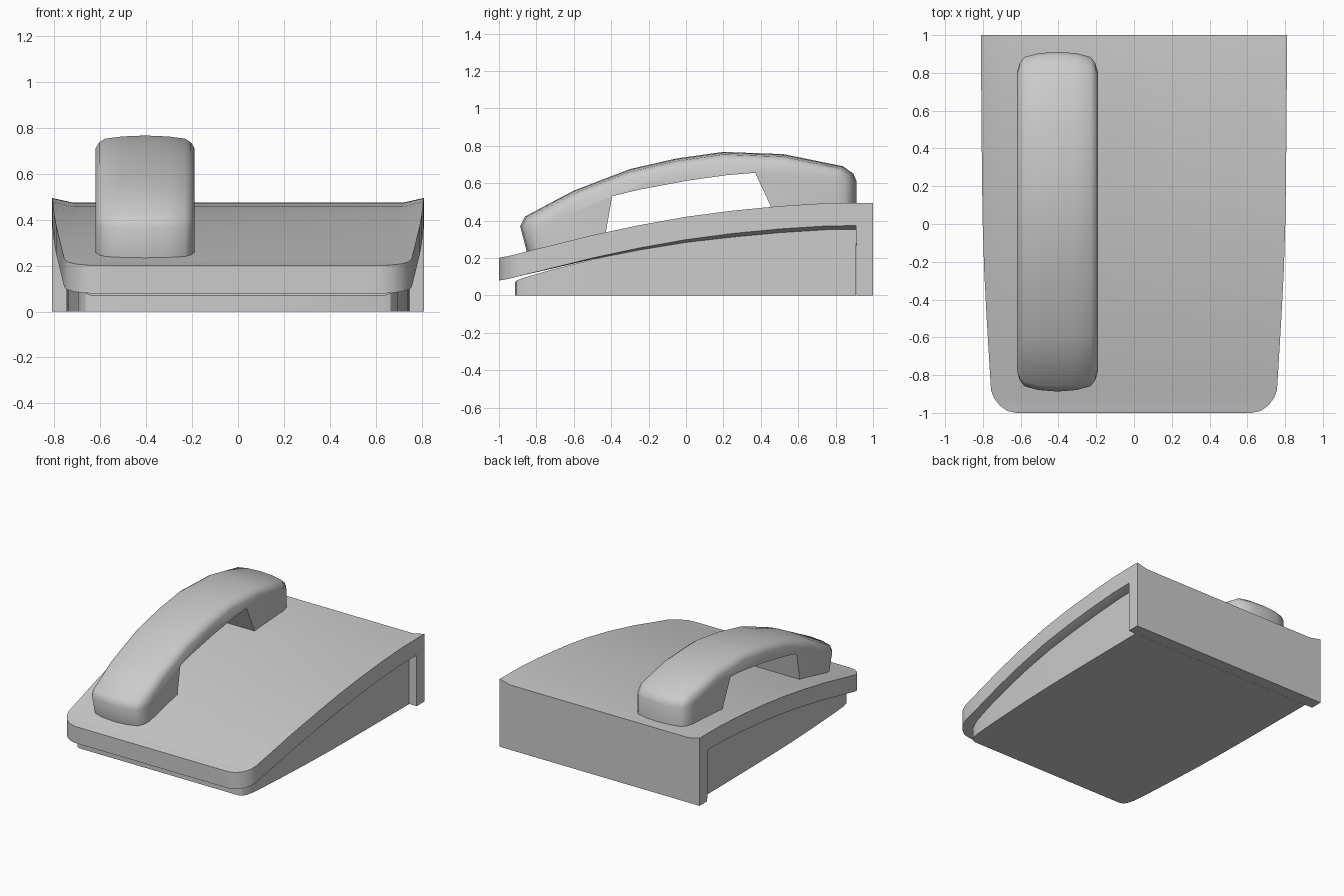
import bpy, bmesh, math

if "Cube" in bpy.data.objects:
    bpy.data.objects.remove(bpy.data.objects["Cube"])

grey = bpy.data.materials.new("light grey plastic")
grey.use_nodes = True
grey.diffuse_color = (0.6, 0.6, 0.6, 1)
grey.node_tree.nodes["Principled BSDF"].inputs["Base Color"].default_value = (0.6, 0.6, 0.6, 1)


def loft(name, rings, angle):
    """Skin a row of closed rings, cap both ends and shade smooth by angle."""
    bm = bmesh.new()
    rows = [[bm.verts.new(p) for p in ring] for ring in rings]
    n = len(rows[0])
    for a, b in zip(rows, rows[1:]):
        for i in range(n):
            j = (i + 1) % n
            bm.faces.new((a[i], a[j], b[j], b[i]))
    bm.faces.new(rows[0])
    bm.faces.new(rows[-1])
    bmesh.ops.recalc_face_normals(bm, faces=bm.faces)
    mesh = bpy.data.meshes.new(name)
    bm.to_mesh(mesh)
    bm.free()
    mesh.materials.append(grey)
    ob = bpy.data.objects.new(name, mesh)
    bpy.context.collection.objects.link(ob)
    bpy.ops.object.select_all(action='DESELECT')
    bpy.context.view_layer.objects.active = ob
    ob.select_set(True)
    bpy.ops.object.shade_smooth_by_angle(angle=math.radians(angle))
    return ob


# Shell stations: y, half width, height of the side edge
stations = [(-1, .62, .2), (-.99, .67, .203), (-.96, .712, .208), (-.92, .742, .217),
            (-.88, .757, .228), (-.7, .768, .272), (-.5, .78, .322), (-.25, .793, .375),
            (0, .801, .42), (.25, .805, .453), (.5, .807, .477), (.75, .809, .493),
            (.91, .81, .495)]


def shell_ring(y, w, t, to_floor=False):
    dip = .02 * min(1, max(0, (y + .9) / 1.2))
    low, lip = (0, 0) if to_floor else (t - .122, t - .122 - dip)
    right = [(w, y, t), (w, y, low), (w - .06, y, lip)]
    half = [(w - .09, y, t - dip)] + right
    return half + [(-x, yy, z) for x, yy, z in reversed(half)]


# Curved top shell, stepping down to a full height back wall
rings = [shell_ring(*s) for s in stations]
rings += [shell_ring(y, .81, .495, True) for y in (.911, 1)]
loft("top_shell", rings, 30)

# Inset base below the shell
base = [(-.915, .64, .07), (-.905, .665, .08), (-.88, .683, .09), (-.83, .697, .105)]
base += [(y, w - .06, t - .13) for y, w, t in stations if y > -.8]
loft("base", [[(w, y, 0), (w, y, z), (-w, y, z), (-w, y, 0)] for y, w, z in base], 30)

# Handset outline: y, z and the direction it pulls in toward the sides
outer = [(-.845, .21, 2, 0), (-.887, .37, 2, 0), (-.86, .422, 1.8, -.5),
         (-.6, .56, .3, -1), (-.3, .675, 0, -1), (-.05, .732, 0, -1), (.2, .767, 0, -1),
         (.52, .755, 0, -1), (.84, .69, -.8, -.9), (.895, .65, -2, -.4),
         (.912, .61, -2, 0), (.912, .46, -2, 0)]
inner = [(.47, .44), (.37, .655), (.22, .643), (0, .612), (-.25, .565),
         (-.395, .53), (-.435, .3)]
inset = [(0, 0), (.1, .004), (.175, .014), (.2, .03), (.215, .055)]
sections = [(-x, d) for x, d in reversed(inset[1:])] + inset
rings = []
for x, d in sections:
    ring = [(x - .405, y + d * dy, z + d * dz) for y, z, dy, dz in outer]
    rings.append(ring + [(x - .405, y, z) for y, z in inner])
loft("handset", rings, 45)
